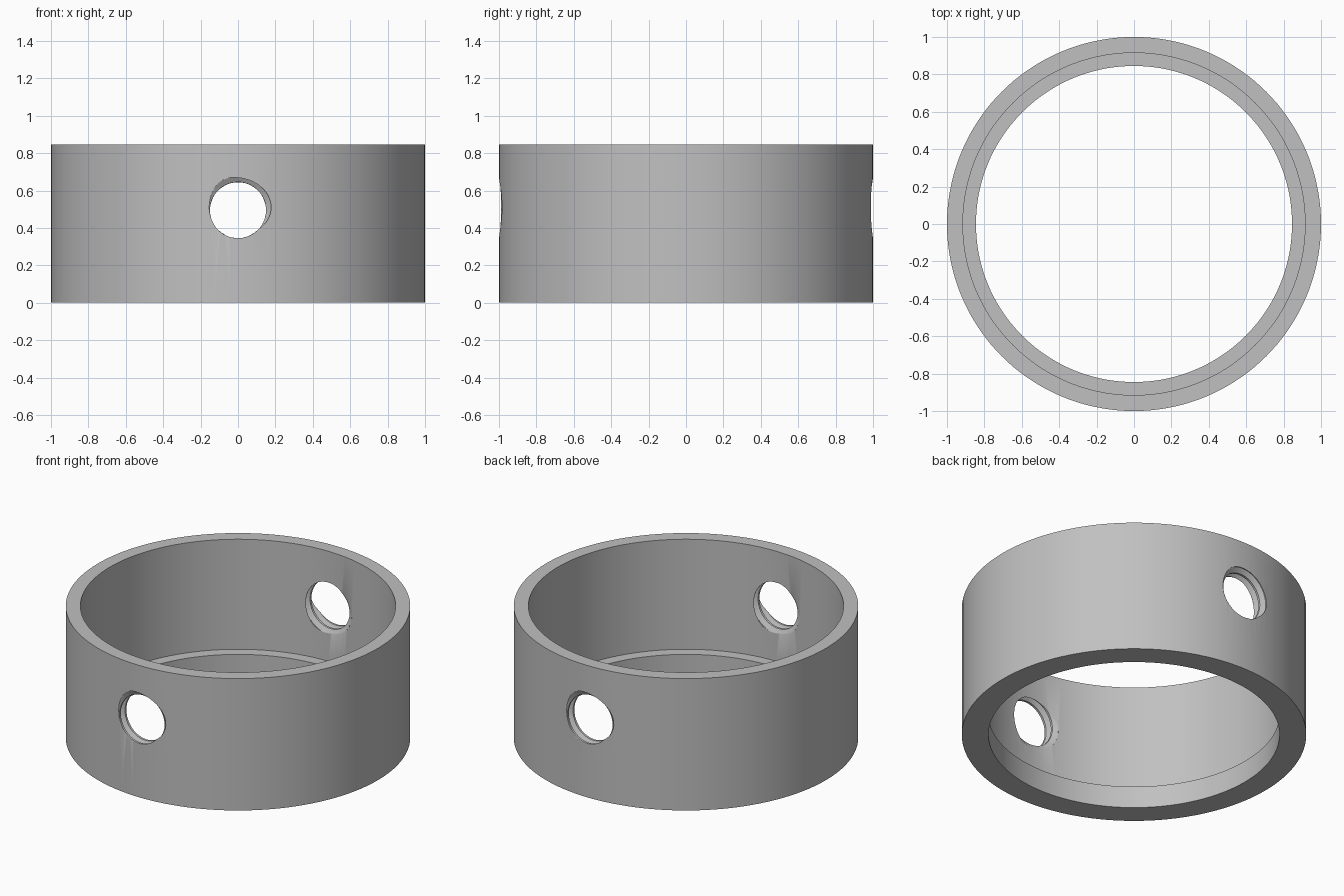
import bpy, bmesh
from math import sin, cos, pi, radians
from mathutils import Matrix

if "Cube" in bpy.data.objects:
    bpy.data.objects.remove(bpy.data.objects["Cube"], do_unlink=True)

grey = bpy.data.materials.new("plain grey")
grey.use_nodes = True
colour = (0.53, 0.53, 0.53, 1)
grey.diffuse_color = colour
grey.node_tree.nodes["Principled BSDF"].inputs["Base Color"].default_value = colour

HEIGHT, LIP_TOP = 0.845, 0.14
R_OUT, R_IN, R_LIP = 1.0, 0.915, 0.845
HOLE_Z, R_MINOR, R_MAJOR, PITCH = 0.495, 0.15, 0.18, 0.056


def make_object(name, bm):
    bmesh.ops.recalc_face_normals(bm, faces=bm.faces)
    mesh = bpy.data.meshes.new(name)
    bm.to_mesh(mesh)
    bm.free()
    mesh.materials.append(grey)
    obj = bpy.data.objects.new(name, mesh)
    bpy.context.collection.objects.link(obj)
    return obj


def loft(bm, rings, closed=False):
    """Join successive vertex rings with quads."""
    following = rings[1:] + (rings[:1] if closed else [])
    for a, b in zip(rings, following):
        n = len(a)
        for i in range(n):
            bm.faces.new((a[i], a[(i + 1) % n], b[(i + 1) % n], b[i]))


def ring_body(segments=144):
    """Turned collar with an inner lip at the bottom."""
    profile = [(R_OUT, 0), (R_OUT, HEIGHT), (R_IN, HEIGHT),
               (R_IN, LIP_TOP), (R_LIP, LIP_TOP), (R_LIP, 0)]
    bm = bmesh.new()
    rings = [[bm.verts.new((r * cos(2 * pi * i / segments),
                            r * sin(2 * pi * i / segments), z))
              for i in range(segments)] for r, z in profile]
    loft(bm, rings, closed=True)
    return make_object("collar_ring", bm)


def thread_radius(turn):
    """Thread profile: root flat, straight flank, crest flat."""
    away = min(turn % 1, 1 - turn % 1)
    t = min(max((away - 1 / 16) / (5 / 16), 0), 1)
    return R_MAJOR + (R_MINOR - R_MAJOR) * t


def thread_cutter(name, spin, steps=48):
    """Right-handed screw solid running in through the front wall."""
    bm = bmesh.new()
    rings = []
    start = radians(137)
    for k in range(-12, 2 * steps + 12):
        ring = []
        for j in range(steps):
            r = thread_radius(j / steps)
            a = start + 2 * pi * (j - k) / steps
            ring.append(bm.verts.new((r * cos(a), -R_OUT + PITCH * k / steps,
                                      HOLE_Z + r * sin(a))))
        rings.append(ring)
    loft(bm, rings)
    bm.faces.new(rings[0])
    bm.faces.new(rings[-1])
    bmesh.ops.transform(bm, matrix=Matrix.Rotation(spin, 4, "Z"), verts=bm.verts)
    obj = make_object(name, bm)
    obj.hide_render = True
    return obj


# Collar with threaded holes through the front and back walls
collar = ring_body()
bpy.context.view_layer.objects.active = collar
for name, spin in (("front_hole_cutter", 0), ("back_hole_cutter", pi)):
    cutter = thread_cutter(name, spin)
    mod = collar.modifiers.new(name, "BOOLEAN")
    mod.operation = "DIFFERENCE"
    mod.solver = "EXACT"
    mod.object = cutter
    bpy.ops.object.modifier_apply(modifier=mod.name)
    bpy.data.objects.remove(cutter, do_unlink=True)

# Smooth walls, crisp rims and thread edges
bpy.ops.object.select_all(action="DESELECT")
collar.select_set(True)
bpy.ops.object.shade_smooth_by_angle(angle=radians(30))
